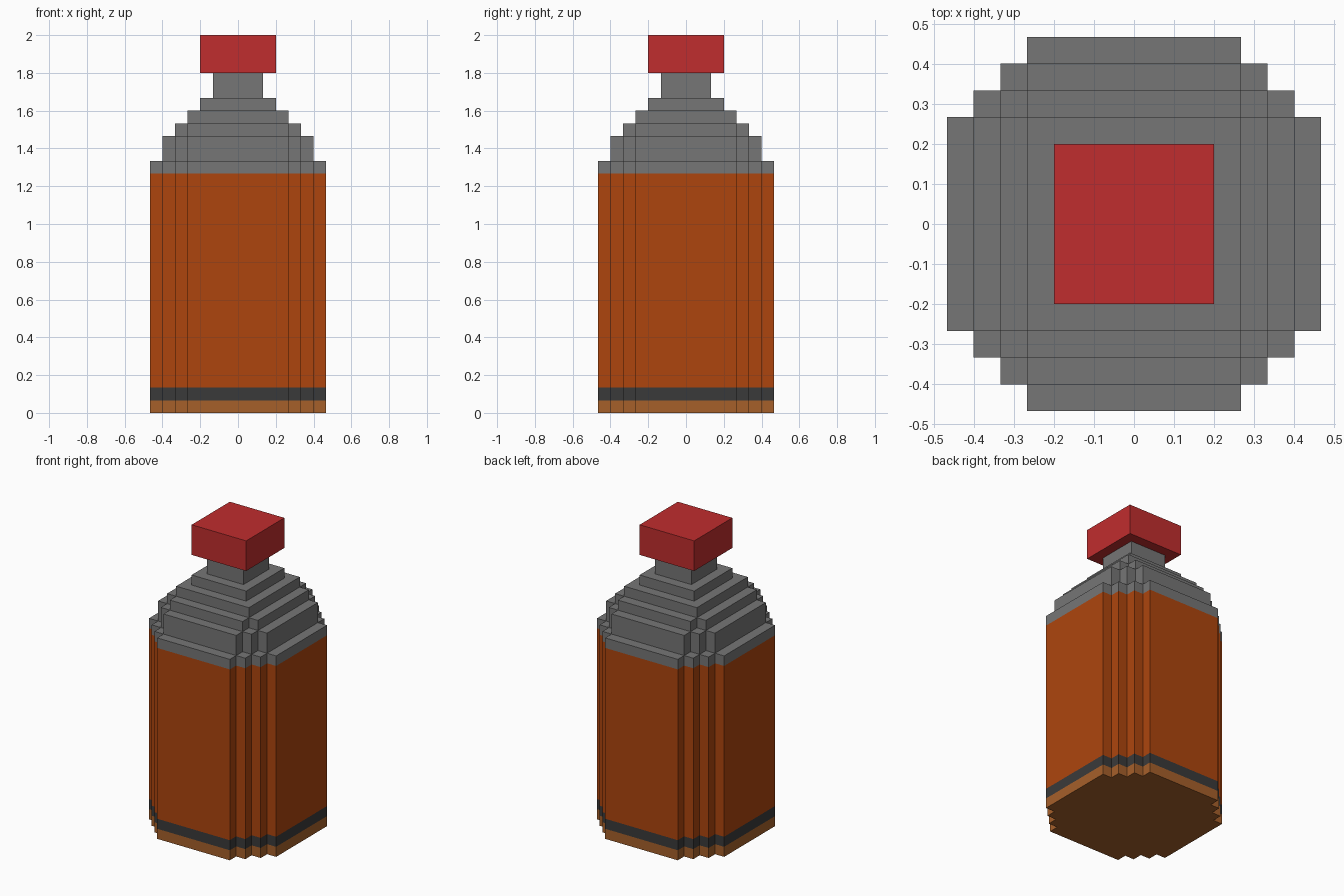
import bpy
import bmesh

cube = bpy.data.objects.get("Cube")
if cube:
    bpy.data.objects.remove(cube, do_unlink=True)

U = 1 / 15      # one block step
FLAT = 4        # half length of the flat sides, in steps
SINK = 0.3      # how far each part sinks into its neighbour, in steps


def make_material(name, srgb):
    linear = [((c / 255 + 0.055) / 1.055) ** 2.4 for c in srgb]
    mat = bpy.data.materials.new(name)
    mat.use_nodes = True
    mat.diffuse_color = (*linear, 1)
    mat.node_tree.nodes["Principled BSDF"].inputs["Base Color"].default_value = (*linear, 1)
    return mat


brown = make_material("brown", (166, 96, 42))
charcoal = make_material("charcoal", (58, 58, 58))
orange = make_material("burnt orange", (174, 69, 13))
grey = make_material("grey", (118, 118, 118))
red = make_material("red", (192, 45, 46))


def stepped_outline(half):
    """Square outline whose corners are cut in single block steps."""
    flat = min(FLAT, half)
    quarter = [(half, flat)]
    x, y = half, flat
    while x > flat:
        x -= 1
        quarter.append((x, y))
        y += 1
        quarter.append((x, y))
    points = []
    for _ in range(4):
        points += quarter
        quarter = [(-py, px) for px, py in quarter]
    return points


def stepped_block(name, half, levels, mats):
    """Closed prism; each band between two levels takes its own material."""
    bm = bmesh.new()
    rings = [[bm.verts.new((x * U, y * U, z * U)) for x, y in stepped_outline(half)]
             for z in levels]
    n = len(rings[0])
    for band, (low, high) in enumerate(zip(rings, rings[1:])):
        for i in range(n):
            j = (i + 1) % n
            bm.faces.new((low[i], low[j], high[j], high[i])).material_index = band
    bm.faces.new(rings[0][::-1]).material_index = 0
    bm.faces.new(rings[-1]).material_index = len(mats) - 1
    mesh = bpy.data.meshes.new(name)
    bm.to_mesh(mesh)
    bm.free()
    for mat in mats:
        mesh.materials.append(mat)
    obj = bpy.data.objects.new(name, mesh)
    bpy.context.collection.objects.link(obj)
    return obj


# Banded bottle body
stepped_block("body", 7, (0, 1, 2, 19, 20), (brown, charcoal, orange, grey))

# Shoulder tiers narrowing upwards
for number, (half, bottom, top) in enumerate(
        ((6, 20, 22), (5, 22, 23), (4, 23, 24), (3, 24, 25)), 1):
    stepped_block(f"shoulder_tier_{number}", half, (bottom - SINK, top), (grey,))

# Neck and cap
stepped_block("neck", 2, (25 - SINK, 27 + SINK), (grey,))
stepped_block("cap", 3, (27, 30), (red,))
